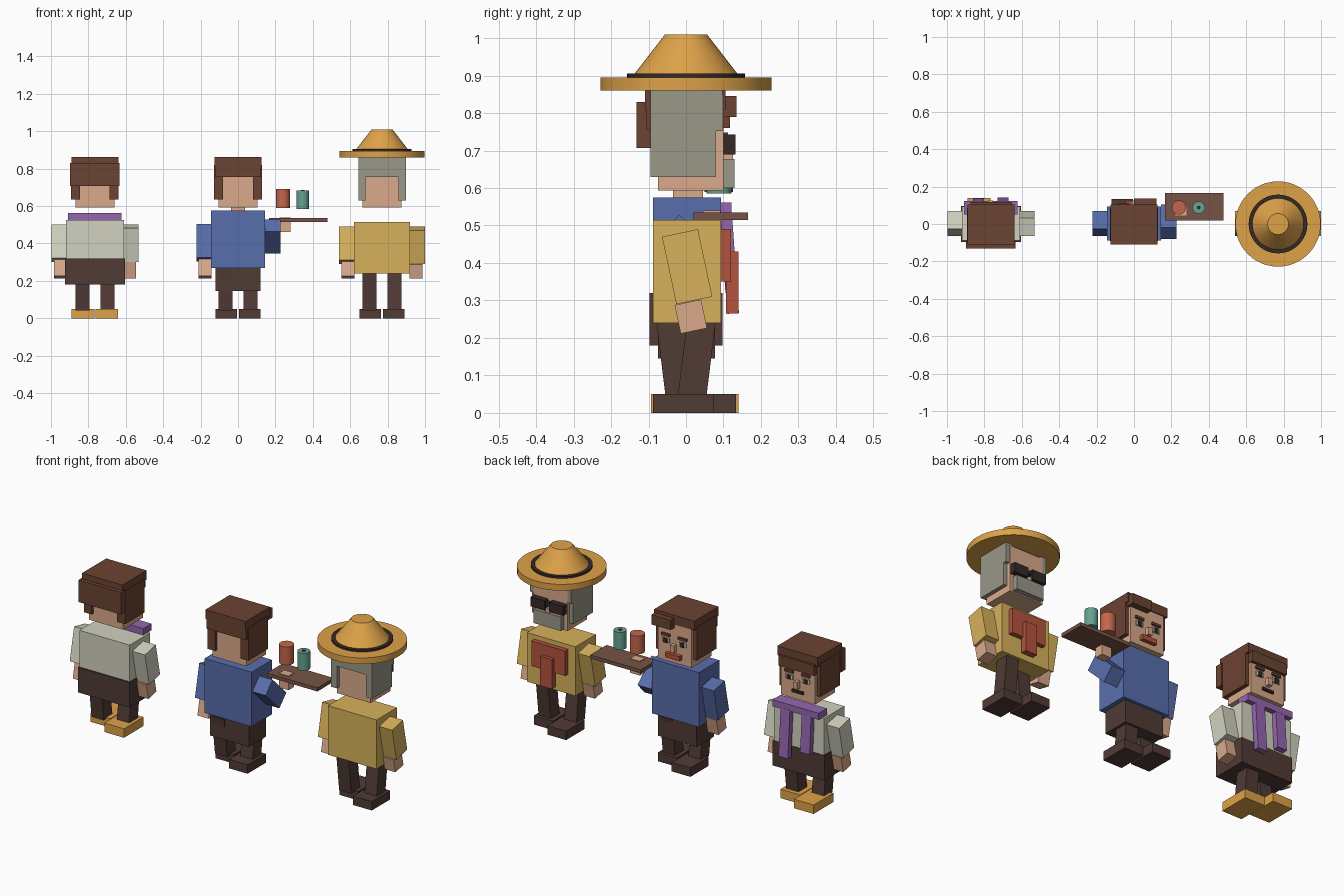
import bpy
from math import radians

if "Cube" in bpy.data.objects:
    bpy.data.objects.remove(bpy.data.objects["Cube"])

COLORS = {
    "skin": (.85, .66, .54), "hair": (.42, .27, .21), "dark": (.32, .24, .22),
    "black": (.22, .18, .17), "gold": (.87, .63, .29), "yellow": (.84, .69, .36),
    "blue": (.35, .43, .67), "white": (.82, .82, .75), "purple": (.58, .40, .68),
    "red": (.70, .33, .25), "clay": (.76, .40, .30), "teal": (.40, .63, .56),
    "grey": (.60, .59, .53), "wood": (.46, .33, .28),
}
MATS = {}
for key, rgb in COLORS.items():
    m = bpy.data.materials.new(key)
    m.diffuse_color = (*[c ** 2.2 for c in rgb], 1)
    m.use_nodes = True
    m.node_tree.nodes["Principled BSDF"].inputs["Base Color"].default_value = m.diffuse_color
    MATS[key] = m


def box(name, x, y, z, color, rot=0):
    """Box from (min, max) ranges, optionally tilted about x (degrees)."""
    bpy.ops.mesh.primitive_cube_add(
        size=1, location=[(a + b) / 2 for a, b in (x, y, z)], rotation=(radians(rot), 0, 0))
    ob = bpy.context.object
    ob.name = name
    ob.scale = [b - a for a, b in (x, y, z)]
    ob.data.materials.append(MATS[color])
    return ob


def cone(name, x, y, z, r1, r2, color, sides=48):
    """Vertical cylinder or cone frustum between two heights."""
    bpy.ops.mesh.primitive_cone_add(vertices=sides, radius1=r1, radius2=r2, depth=z[1] - z[0],
                                    location=(x, y, (z[0] + z[1]) / 2))
    ob = bpy.context.object
    ob.name = name
    ob.data.materials.append(MATS[color])
    bpy.ops.object.shade_smooth_by_angle(angle=radians(30))


def span(c, half):
    return (c - half, c + half)


def arm(who, cx, side, color, dz=0.0, off=.187, half=.043):
    x = cx + side * off
    box(who + "_sleeve", span(x, half), span(.003, .049), (.298 + dz, .482 + dz), color, 12 * side)
    box(who + "_hand", span(x - side * .005, .034), span(.013 * side, .036),
        (.218, .296 + dz), "skin", 12 * side)


def legs(who, cx, shoe_color, grow=0.0):
    for side in (-1, 1):
        x = cx + side * .067
        box(who + "_leg", span(x, .038), span(side * .03, .038), (.045, .265), "dark", -7 * side)
        box(who + "_shoe", span(x - side * .004, .058 + grow / 2), span(.023 - side * .03, .081 + grow),
            (0, .05), shoe_color)


def head(who, cx):
    box(who + "_head", span(cx, .105), (-.075, .10), (.593, .85), "skin")
    box(who + "_nose", span(cx, .012), (.09, .125), (.66, .70), "skin")


def eyes(who, cx):
    for side in (-1, 1):
        box(who + "_eye_white", span(cx + side * .052, .022), (.09, .107), (.697, .722), "white")
        box(who + "_pupil", span(cx + side * .052, .011), (.095, .112), (.697, .722), "black")
        box(who + "_brow", span(cx + side * .052, .026), (.09, .112), (.735, .748), "hair")


def hair(who, cx):
    box(who + "_hair_top", span(cx, .125), (-.11, .105), (.81, .862), "hair")
    for side in (-1, 1):
        box(who + "_hair_side", span(cx + side * .103, .024), (-.09, .085), (.635, .82), "hair")
    box(who + "_hair_back", span(cx, .122), (-.105, -.06), (.755, .82), "hair")


# left figure: white shirt, apron, scarf
cx = -.765
legs("scarf_figure", cx, "gold", .006)
box("scarf_figure_skirt", span(cx, .16), (-.097, .097), (.18, .32), "dark")
box("scarf_figure_torso", span(cx, .155), (-.088, .094), (.32, .525), "white")
for s in (-1, 1):
    arm("scarf_figure", cx, s, "white", .012, off=.19)
box("scarf_band", span(cx, .143), (.05, .122), (.525, .562), "purple")
box("scarf_tail_short", (-.86, -.802), (.098, .128), (.32, .53), "purple", 4)
box("scarf_tail_long", (-.73, -.672), (.102, .132), (.265, .53), "purple", 4)
head("scarf_figure", cx)
hair("scarf_figure", cx)
eyes("scarf_figure", cx)
box("scarf_figure_back_hair", span(cx, .132), (-.132, -.09), (.707, .83), "hair")
box("scarf_figure_fringe", span(cx, .11), (.09, .117), (.76, .82), "hair")
box("scarf_figure_mouth", span(cx, .035), (.09, .11), (.63, .645), "black")

# middle figure: blue shirt, carrying a tray
legs("waiter", 0, "dark")
box("waiter_hips", span(0, .12), (-.075, .078), (.145, .275), "dark")
box("waiter_torso", span(0, .145), (-.088, .094), (.27, .575), "blue")
box("waiter_neck", span(0, .038), (-.035, .045), (.56, .60), "skin")
arm("waiter", 0, -1, "blue", .015, off=.182, half=.04)
box("waiter_bent_sleeve", (.145, .227), span(.012, .045), span(.437, .085), "blue", 46)
box("waiter_tray_hand", (.222, .282), (.045, .092), (.46, .54), "skin")
head("waiter", 0)
hair("waiter", 0)
eyes("waiter", 0)
box("waiter_fringe", (.0, .12), (.09, .135), (.79, .845), "hair")
box("waiter_mouth", span(0, .045), (.09, .122), (.622, .648), "red")

# tray and two cups
box("tray", (.165, .478), (.02, .165), (.515, .535), "wood")
cone("red_cup", .24, .088, (.59, .692), .038, .038, "clay")
cone("teal_cup", .346, .088, (.585, .682), .033, .033, "teal")
cone("teal_cup_spot", .346, .088, (.67, .685), .01, .01, "black", 16)

# right figure: yellow shirt, brimmed hat, glasses, beard
cx = .77
legs("hat_figure", cx, "dark")
box("hat_figure_torso", span(cx, .15), (-.088, .094), (.24, .515), "yellow")
for s in (-1, 1):
    arm("hat_figure", cx, s, "yellow")
box("bib_panel", span(cx, .105), (.09, .12), (.35, .49), "red")
box("bib_strip", span(cx, .036), (.107, .14), (.265, .43), "red")
head("hat_figure", cx)
for s in (-1, 1):
    box("hat_figure_hair_side", span(cx + s * .108, .019), (-.095, .08), (.63, .86), "grey")
    box("hat_figure_temple", span(cx + s * .108, .019), (.07, .098), (.752, .86), "grey")
    box("glasses_lens", span(cx + s * .057, .043), (.10, .132), (.69, .743), "black")
box("glasses_bridge", span(cx, .02), (.10, .125), (.715, .733), "black")
box("hat_figure_hair_back", span(cx, .126), (-.095, -.06), (.755, .86), "grey")
box("beard", span(cx, .085), (.09, .13), (.60, .678), "grey")
cone("hat_brim", cx, 0, (.86, .895), .228, .228, "gold")
cone("hat_band", cx, 0, (.892, .905), .157, .157, "black")
cone("hat_crown", cx, 0, (.90, 1.01), .141, .056, "gold")
